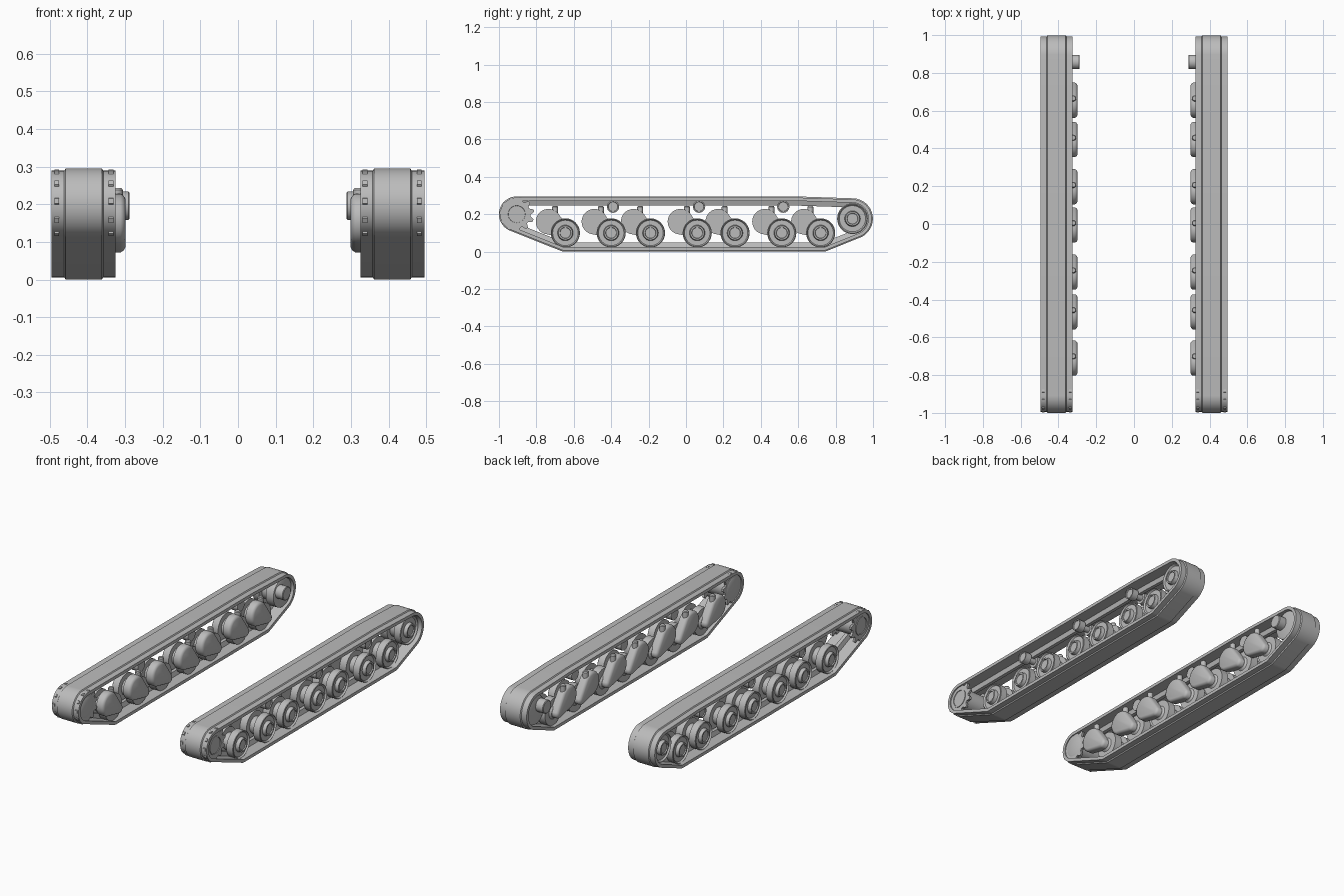
import bpy, bmesh
from math import sin, cos, pi, radians
from mathutils import Vector

if "Cube" in bpy.data.objects:
    bpy.data.objects.remove(bpy.data.objects["Cube"], do_unlink=True)

steel = bpy.data.materials.new("plain_grey")
steel.use_nodes = True
GREY = (0.5, 0.5, 0.5, 1)
steel.diffuse_color = GREY
steel.node_tree.nodes["Principled BSDF"].inputs["Base Color"].default_value = GREY


def mirror(ob):
    ob.modifiers.new("Mirror", "MIRROR").use_mirror_merge = False


def loft(name, rings, loop=False, spots=((0, 0),)):
    """Skin a list of rings, then place a mirrored copy at every (y, z) spot."""
    bm = bmesh.new()
    vs = [[bm.verts.new(p) for p in ring] for ring in rings]
    pairs = list(zip(vs, vs[1:]))
    if loop:
        pairs.append((vs[-1], vs[0]))
    else:
        bm.faces.new(vs[0])
        bm.faces.new(vs[-1])
    n = len(vs[0])
    for a, b in pairs:
        for i in range(n):
            j = (i + 1) % n
            bm.faces.new((a[i], a[j], b[j], b[i]))
    bmesh.ops.recalc_face_normals(bm, faces=bm.faces)
    me = bpy.data.meshes.new(name)
    bm.to_mesh(me)
    bm.free()
    me.materials.append(steel)
    for k, (y, z) in enumerate(spots):
        ob = bpy.data.objects.new(name if len(spots) == 1 else f"{name}_{k + 1}", me)
        bpy.context.collection.objects.link(ob)
        ob.location = (0, y, z)
        if k == 0:
            bpy.ops.object.select_all(action="DESELECT")
            ob.select_set(True)
            bpy.context.view_layer.objects.active = ob
            bpy.ops.object.shade_smooth_by_angle(angle=radians(32))
        mirror(ob)


def turned(name, profile, spots, n=32):
    """Round part about the x axis from (x, radius) pairs."""
    loft(name, [[(x, r * cos(2 * pi * i / n), r * sin(2 * pi * i / n))
                 for i in range(n)] for x, r in profile], spots=spots)


def hull_section(circles, x, inset, n):
    """Belt line around (y, z, r) circles, moved inwards by inset."""
    ring = []
    for i in range(n):
        a = 2 * pi * i / n
        c, s = cos(a), sin(a)
        y, z, r = max(circles, key=lambda q: q[0] * c + q[1] * s + q[2])
        ring.append((x, y + (r - inset) * c, z + (r - inset) * s))
    return ring


# Key positions
SPROCKET = (-0.905, 0.2)
IDLER = (0.89, 0.176)
WHEEL_Y = (-0.645, -0.4, -0.19, 0.06, 0.262, 0.512, 0.72)
wheels = [(y, 0.1) for y in WHEEL_Y]

# Track belt: raised middle outside, guide ridge inside
belt = [(*SPROCKET, 0.095), (*IDLER, 0.109), (-0.65, 0.05, 0.05),
        (0.735, 0.05, 0.05), (0.59, 0.2, 0.095)]
belt_profile = [(0.325, 0.006), (0.358, 0.006), (0.362, 0), (0.458, 0),
                (0.462, 0.006), (0.495, 0.006), (0.495, 0.024), (0.428, 0.024),
                (0.42, 0.049), (0.4, 0.049), (0.392, 0.024), (0.325, 0.024)]
loft("track_belt", [hull_section(belt, x, t, 120) for x, t in belt_profile], loop=True)

# Road wheels: paired discs with a hub cap
turned("road_wheel",
       [(0.335, 0.03), (0.345, 0.04), (0.345, 0.076), (0.388, 0.078), (0.388, 0.048),
        (0.432, 0.048), (0.432, 0.078), (0.472, 0.078), (0.475, 0.074), (0.466, 0.068),
        (0.466, 0.042), (0.486, 0.038), (0.486, 0.03), (0.48, 0.028)], wheels)

# Rear idler wheel and its inner mount
turned("idler_wheel",
       [(0.335, 0.07), (0.34, 0.082), (0.388, 0.082), (0.388, 0.056), (0.432, 0.056),
        (0.432, 0.082), (0.472, 0.082), (0.475, 0.077), (0.466, 0.07), (0.466, 0.042),
        (0.486, 0.038), (0.486, 0.03), (0.48, 0.028)], [IDLER])
turned("idler_mount", [(0.288, 0.034), (0.291, 0.038), (0.345, 0.038)], [(0.858, 0.196)])

# Return rollers under the top run
turned("return_roller",
       [(0.345, 0.033), (0.388, 0.033), (0.388, 0.018), (0.432, 0.018), (0.432, 0.033),
        (0.472, 0.033), (0.472, 0.027), (0.467, 0.025)],
       [(-0.39, 0.24), (0.07, 0.24), (0.52, 0.24)], 24)

# Drive sprocket: two toothed rings on a drum, tips pass through the belt
TEETH = 11
STEP = 2 * pi / (TEETH * 4)


def toothed(x):
    ring = []
    for k in range(TEETH * 4):
        r = 0.094 if k % 4 > 1 else 0.074
        a = radians(175) + (k - 2.5) * STEP
        ring.append((x, r * cos(a), r * sin(a)))
    return ring


for side, x0, x1 in (("inner", 0.331, 0.344), ("outer", 0.475, 0.488)):
    loft("sprocket_ring_" + side, [toothed(x0), toothed(x1)], spots=[SPROCKET])
turned("sprocket_drum",
       [(0.328, 0.05), (0.332, 0.06), (0.478, 0.06), (0.488, 0.053), (0.492, 0.053),
        (0.492, 0.046), (0.483, 0.044)], [SPROCKET])

# Suspension housings: rounded drum tapering to the wheel axle
arm = [(-0.09, 0.06, 0.068), (0, 0, 0.028)]
loft("suspension_housing",
     [hull_section(arm, x, t, 40) for x, t in
      ((0.299, 0.014), (0.304, 0.005), (0.312, 0), (0.345, 0))], spots=wheels)

# Upright caps on the housings
loft("housing_cap",
     [[(0.322 + r * cos(2 * pi * i / 16), -0.055 + r * sin(2 * pi * i / 16), z)
       for i in range(16)] for z, r in ((0.09, 0.016), (0.138, 0.016), (0.143, 0.012))],
     spots=wheels)
